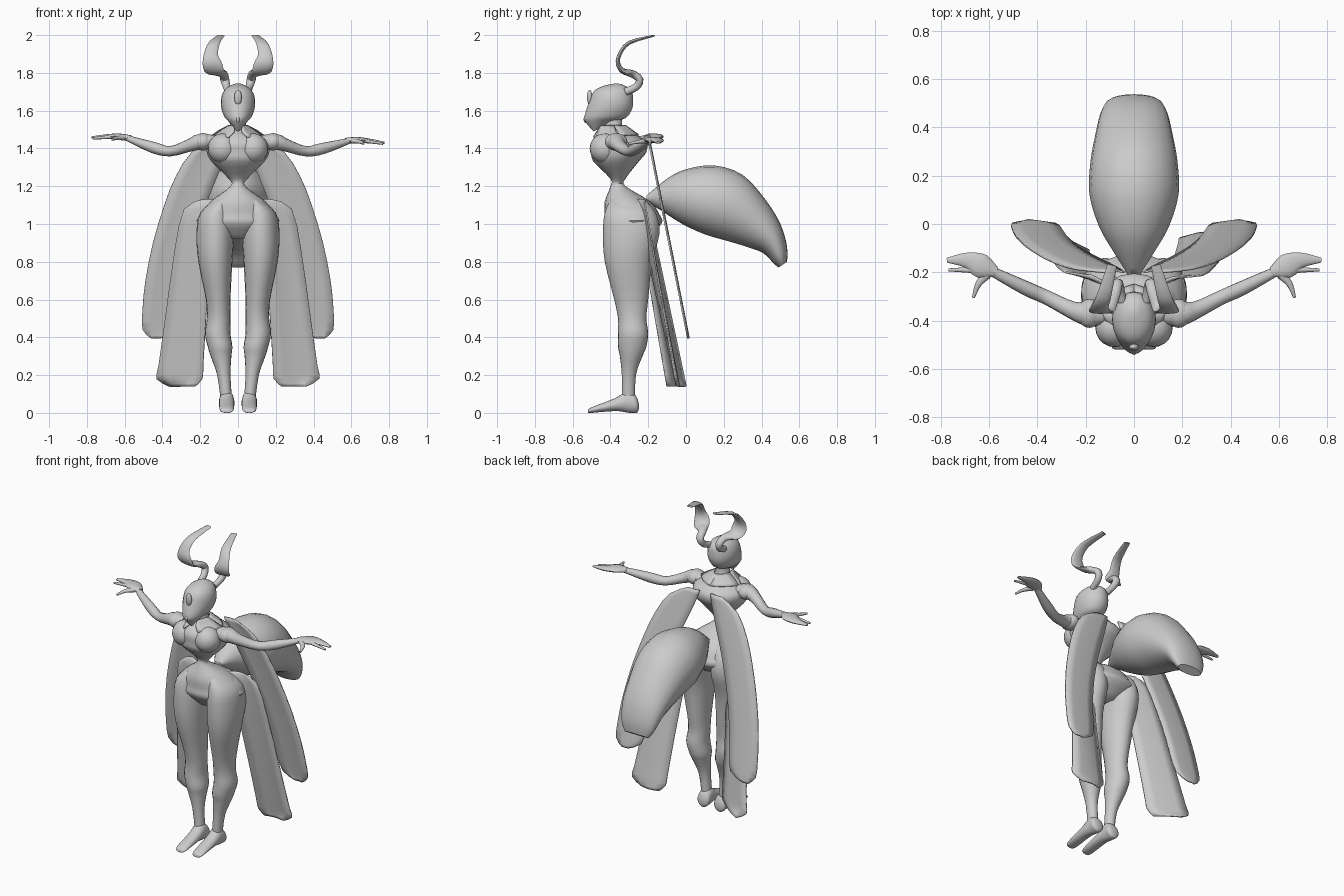
import bpy
import math
from mathutils import Vector

default_cube = bpy.data.objects.get("Cube")
if default_cube:
    bpy.data.objects.remove(default_cube, do_unlink=True)

grey = bpy.data.materials.new("plain grey")
grey.use_nodes = True
GREY_COLOUR = (0.6, 0.6, 0.6, 1)
grey.diffuse_color = GREY_COLOUR
grey.node_tree.nodes["Principled BSDF"].inputs["Base Color"].default_value = GREY_COLOUR


def smooth_rows(rows, steps=3):
    """Insert spline-interpolated rows between the given ones."""
    result = []
    last = len(rows) - 1
    for i in range(last):
        before, start = rows[max(i - 1, 0)], rows[i]
        end, after = rows[i + 1], rows[min(i + 2, last)]
        for s in range(steps):
            t = s / steps
            result.append([
                b + t * (c - a + t * (2 * a - 5 * b + 4 * c - d + t * (3 * (b - c) + d - a))) / 2
                for a, b, c, d in zip(before, start, end, after)])
    result.append(list(rows[last]))
    return result


def finish(name, verts, faces, mirror=False, thickness=0, angle=50):
    """Turn points and faces into a shaded object."""
    mesh = bpy.data.meshes.new(name)
    mesh.from_pydata(verts, [], faces)
    mesh.materials.append(grey)
    obj = bpy.data.objects.new(name, mesh)
    bpy.context.collection.objects.link(obj)
    bpy.ops.object.select_all(action="DESELECT")
    obj.select_set(True)
    bpy.context.view_layer.objects.active = obj
    bpy.ops.object.mode_set(mode="EDIT")
    bpy.ops.mesh.select_all(action="SELECT")
    bpy.ops.mesh.normals_make_consistent(inside=False)
    bpy.ops.object.mode_set(mode="OBJECT")
    bpy.ops.object.shade_smooth_by_angle(angle=math.radians(angle))
    if thickness:
        solid = obj.modifiers.new("Thickness", "SOLIDIFY")
        solid.thickness = thickness
        solid.offset = 0
    if mirror:
        obj.modifiers.new("Mirror", "MIRROR")
    return obj


def skin(name, rings, sides=20, **options):
    """Cover a row of ellipses (centre, half axis, half axis) with capped skin."""
    verts, faces = [], []
    for centre, u, v in rings:
        for k in range(sides):
            a = math.tau * k / sides
            verts.append(centre + u * math.cos(a) + v * math.sin(a))
    for r in range(len(rings) - 1):
        for k in range(sides):
            n = (k + 1) % sides
            faces.append((r * sides + k, r * sides + n, (r + 1) * sides + n, (r + 1) * sides + k))
    faces.append(tuple(range(sides)))
    faces.append(tuple(range(len(verts) - sides, len(verts))))
    return finish(name, verts, faces, **options)


def tilted(name, rows, x=0, **options):
    """Rows: front edge (y, z), back edge (y, z), half width."""
    rings = []
    for y_front, z_front, y_back, z_back, width in smooth_rows(rows):
        rings.append((Vector((x, (y_front + y_back) / 2, (z_front + z_back) / 2)),
                      Vector((width, 0, 0)),
                      Vector((0, (y_front - y_back) / 2, (z_front - z_back) / 2))))
    return skin(name, rings, **options)


def upright(name, rows, **options):
    """Rows: height, front y, back y, left x, right x; all rings are level."""
    rings = []
    for z, front, back, x_low, x_high in smooth_rows(rows):
        rings.append((Vector(((x_low + x_high) / 2, (front + back) / 2, z)),
                      Vector(((x_high - x_low) / 2, 0, 0)),
                      Vector((0, (front - back) / 2, 0))))
    return skin(name, rings, **options)


def limb(name, rows, across, **options):
    """Rows: path point x, y, z, half size along 'across', half size the other way."""
    rows = smooth_rows(rows)
    points = [Vector(row[:3]) for row in rows]
    rings = []
    for i, row in enumerate(rows):
        tangent = (points[min(i + 1, len(rows) - 1)] - points[max(i - 1, 0)]).normalized()
        u = (across - tangent * across.dot(tangent)).normalized()
        rings.append((points[i], u * row[3], tangent.cross(u) * row[4]))
    return skin(name, rings, sides=12, **options)


def sheet(name, rows, inner, outer, bulge, columns=5, side=1, **options):
    """Rows: height, inner x, outer x. Edges run straight in y from top to bottom."""
    verts, faces = [], []
    rows = smooth_rows(rows, 2)
    top, bottom = rows[0][0], rows[-1][0]
    for z, x_in, x_out in rows:
        down = (top - z) / (top - bottom)
        y_in = inner[0] + (inner[1] - inner[0]) * down
        y_out = outer[0] + (outer[1] - outer[0]) * down
        for c in range(columns):
            t = c / (columns - 1)
            bow = bulge * math.sin(math.pi * t)
            verts.append((side * (x_in + (x_out - x_in) * t), y_in + (y_out - y_in) * t + bow, z))
    for r in range(len(rows) - 1):
        for c in range(columns - 1):
            a = r * columns + c
            faces.append((a, a + 1, a + columns + 1, a + columns))
    return finish(name, verts, faces, thickness=0.008, **options)


def ellipsoid(name, centre, size, steps=12, **options):
    rings = []
    for i in range(steps + 1):
        a = math.pi * (0.02 + 0.96 * i / steps)
        r = math.sin(a)
        rings.append((Vector(centre) + Vector((0, 0, size[2] * math.cos(a))),
                      Vector((size[0] * r, 0, 0)), Vector((0, size[1] * r, 0))))
    return skin(name, rings, **options)


# Neck, chest, narrow waist and hips
torso_profile = [
    (1.56, -.43, -.34, .04), (1.5, -.43, -.33, .05), (1.47, -.47, -.26, .11),
    (1.43, -.5, -.21, .165), (1.38, -.5, -.21, .165), (1.33, -.49, -.25, .14),
    (1.24, -.4, -.32, .05), (1.2, -.4, -.32, .04), (1.12, -.43, -.19, .145),
    (1.05, -.43, -.14, .2), (1, -.43, -.13, .21), (.92, -.36, -.22, .07)]
upright("torso", [(z, front, back, -w, w) for z, front, back, w in torso_profile])
ellipsoid("bust", (.08, -.43, 1.4), (.08, .08, .08), mirror=True)

# Legs, from hip to ankle
upright("leg", [
    (1.13, -.4, -.22, .04, .12), (1.06, -.43, -.16, .03, .2), (.95, -.44, -.14, .02, .22),
    (.8, -.43, -.18, .03, .21), (.6, -.38, -.2, .04, .17), (.5, -.36, -.21, .04, .165),
    (.42, -.36, -.2, .04, .175), (.35, -.36, -.21, .03, .16), (.3, -.35, -.23, .035, .145),
    (.2, -.34, -.265, .04, .11), (.05, -.34, -.27, .03, .09)], mirror=True)

# Pointed feet with a low heel
tilted("foot", [
    (-.25, .05, -.25, .02, .015), (-.265, .09, -.26, 0, .04), (-.31, .12, -.3, 0, .04),
    (-.37, .08, -.37, .01, .04), (-.5, .03, -.5, 0, .036), (-.52, .01, -.52, 0, .015)],
    x=.06, mirror=True)

# Head tapering to a small chin
tilted("head", [
    (-.37, 1.745, -.34, 1.74, .015), (-.44, 1.73, -.29, 1.71, .06),
    (-.49, 1.7, -.28, 1.66, .086), (-.515, 1.64, -.285, 1.61, .09),
    (-.535, 1.58, -.32, 1.56, .074), (-.535, 1.545, -.39, 1.54, .05),
    (-.49, 1.49, -.47, 1.5, .01)])
ellipsoid("brow_gem", (0, -.51, 1.67), (.02, .014, .04))
ellipsoid("nose", (0, -.53, 1.555), (.01, .012, .02))

# Curled, ribbon-like horns
limb("horn", [
    (.05, -.32, 1.7, .02, .02), (.06, -.265, 1.725, .02, .02),
    (.07, -.245, 1.765, .024, .02), (.08, -.285, 1.795, .026, .02),
    (.12, -.335, 1.81, .05, .014), (.138, -.36, 1.85, .05, .012),
    (.143, -.35, 1.9, .037, .01), (.125, -.3, 1.96, .03, .01),
    (.09, -.17, 1.997, .02, .005)],
    Vector((1, 0, 0)), mirror=True)

# Pointed collar around the neck and a round joint at each shoulder
sheet("collar_front", [(1.52, .02, .05), (1.49, .02, .1), (1.46, .05, .14)],
      inner=(-.45, -.49), outer=(-.38, -.36), bulge=-.01, mirror=True)
sheet("collar_back", [(1.52, 0, .05), (1.495, 0, .1), (1.47, 0, .135)],
      inner=(-.32, -.25), outer=(-.38, -.35), bulge=.02, mirror=True)
ellipsoid("shoulder", (.185, -.37, 1.435), (.05, .06, .046), mirror=True)

# Arms and hands; the left hand hangs a little lower
for side, label, lift in ((1, "left", 0), (-1, "right", .07)):
    def placed(rows):
        return [(side * x, y, z + lift * max(x - .37, 0), a, b) for x, y, z, a, b in rows]

    level = Vector((0, 1, 0))
    limb(label + "_arm", placed([
        (.13, -.37, 1.43, .05, .04), (.2, -.37, 1.435, .05, .043),
        (.26, -.355, 1.415, .036, .033), (.36, -.305, 1.385, .03, .027),
        (.45, -.265, 1.4, .03, .03), (.59, -.195, 1.44, .02, .015)]), level)
    limb(label + "_hand", placed([
        (.57, -.2, 1.44, .02, .016), (.63, -.175, 1.445, .05, .016),
        (.69, -.15, 1.44, .033, .013), (.775, -.15, 1.43, .01, .006)]), level)
    limb(label + "_finger", placed([
        (.64, -.19, 1.445, .015, .012), (.768, -.19, 1.425, .006, .006)]), level)
    limb(label + "_thumb", placed([
        (.61, -.21, 1.44, .02, .014), (.645, -.25, 1.435, .013, .01),
        (.665, -.305, 1.425, .006, .006)]), Vector((1, 0, 0)))

# Large drooping abdomen behind the hips
tilted("abdomen", [
    (-.21, 1.15, -.21, 1.12, .025), (-.1, 1.24, -.13, 1.07, .085),
    (0, 1.29, -.02, 1, .145), (.15, 1.31, .1, .945, .185),
    (.3, 1.26, .22, .91, .18), (.42, 1.13, .32, .88, .16), (.5, 1, .41, .845, .14),
    (.535, .88, .465, .79, .115), (.535, .8, .49, .77, .085)])

# Upper pair of long hanging wings
sheet("upper_wing", [
    (1.45, .04, .12), (1.38, .06, .245), (1.25, .11, .33), (1.1, .17, .39), (.9, .235, .45),
    (.7, .28, .49), (.55, .3, .505), (.44, .325, .505), (.395, .41, .46)],
    inner=(-.2, .01), outer=(-.2, .01), bulge=.006, mirror=True)

# Lower wings, sharing an outline, each hanging at its own twist
lower_outline = [(1.13, .09, .18), (1.08, .1, .285), (.86, .14, .335), (.5, .17, .385),
                 (.25, .185, .42), (.18, .19, .43), (.14, .23, .36)]
sheet("left_lower_wing", lower_outline,
      inner=(-.27, -.05), outer=(-.22, -.05), bulge=.015)
sheet("right_lower_wing", lower_outline,
      inner=(-.27, -.1), outer=(-.21, 0), bulge=.006, side=-1)
